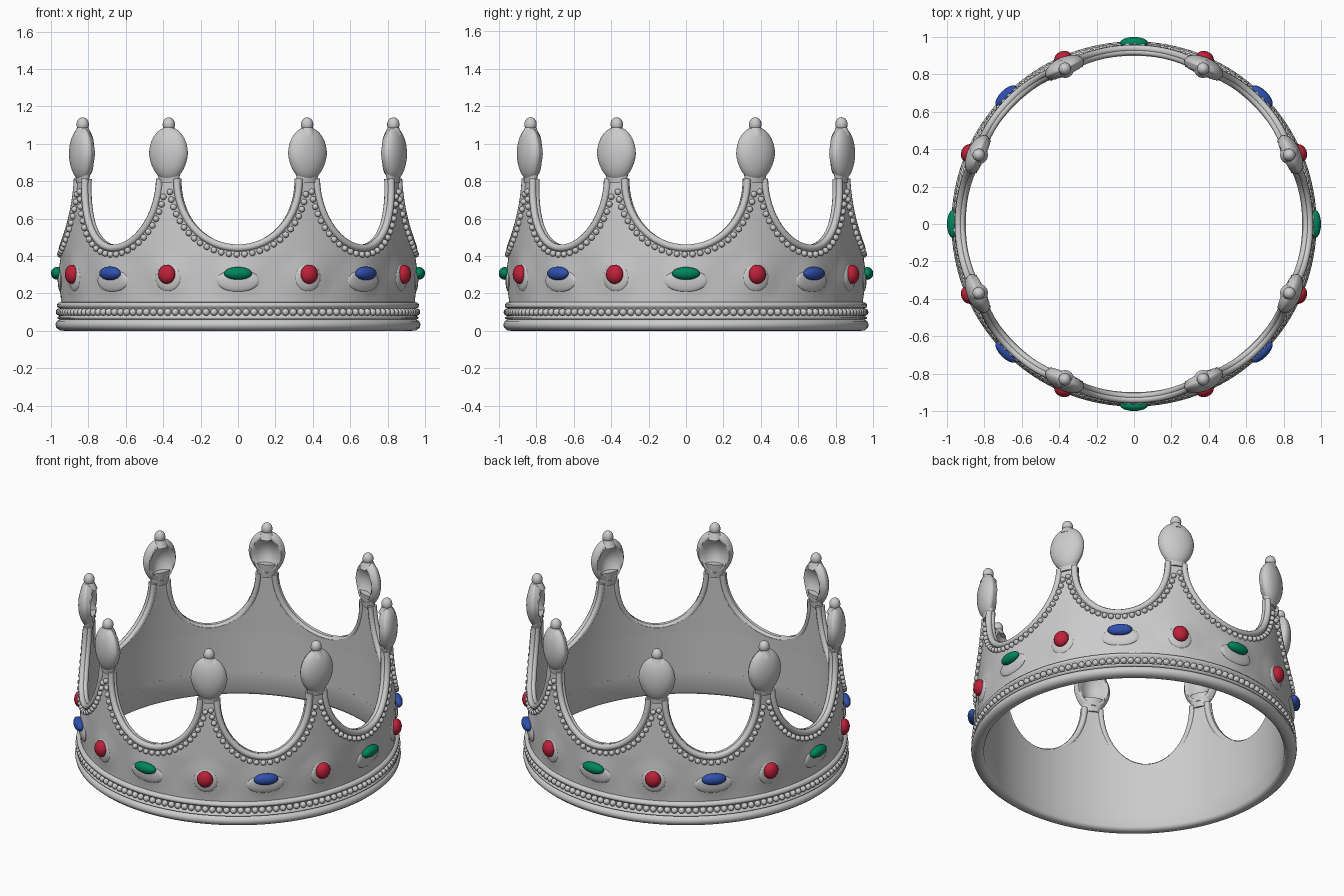
import bpy, bmesh
from math import sin, cos, pi, radians, hypot
from mathutils import Matrix, Vector

cube = bpy.data.objects.get("Cube")
if cube:
    bpy.data.objects.remove(cube)


def material(name, r, g, b):
    m = bpy.data.materials.new(name)
    m.use_nodes = True
    m.diffuse_color = (r, g, b, 1)
    m.node_tree.nodes["Principled BSDF"].inputs["Base Color"].default_value = (r, g, b, 1)
    return m


SILVER = material("silver", 0.60, 0.60, 0.61)
RED = material("ruby red", 0.52, 0.015, 0.04)
GREEN = material("emerald green", 0.0, 0.24, 0.11)
BLUE = material("sapphire blue", 0.03, 0.08, 0.42)

SPIRE = radians(24)        # spires stand this far either side of each axis
NECK = 0.055               # half angle of a spire neck
LOW, HIGH = 0.45, 0.82     # valley floor and neck top
GEM_Z = 0.305
GEM_ANGLES = [radians(q * 90 + o) for q in range(4) for o in (0, 23.2, 45, 66.8)]
SPIRES = [q * pi / 2 + s * SPIRE for q in range(4) for s in (-1, 1)]
# bays between spires: centre angle and half width
BAYS = [(k * pi / 4, SPIRE if k % 2 == 0 else pi / 4 - SPIRE) for k in range(8)]


def finish(name, bm, mat, sharp=50):
    bmesh.ops.recalc_face_normals(bm, faces=bm.faces[:])
    me = bpy.data.meshes.new(name)
    bm.to_mesh(me)
    bm.free()
    me.materials.append(mat)
    ob = bpy.data.objects.new(name, me)
    bpy.context.collection.objects.link(ob)
    smooth(ob, sharp)
    return ob


def smooth(ob, sharp=50):
    bpy.ops.object.select_all(action='DESELECT')
    ob.select_set(True)
    bpy.context.view_layer.objects.active = ob
    bpy.ops.object.shade_smooth_by_angle(angle=radians(sharp))


def polar(a, r, z):
    return Vector((r * cos(a), r * sin(a), z))


def placed(a, r, z, scale=(1, 1, 1)):
    """Local x points outward, local y along the ring."""
    return (Matrix.Translation(polar(a, r, z)) @ Matrix.Rotation(a, 4, 'Z')
            @ Matrix.Diagonal((*scale, 1)))


def wall_radius(z):
    return 0.945 if z < 0.42 else 0.945 - 0.022 * (z - 0.42) / 0.4


def bay_point(half, t):
    """Angle from bay centre and height along the U-shaped edge."""
    return (half - NECK) * sin(t), LOW + (HIGH - LOW) * (1 - cos(t))


def loft(bm, rings):
    """Skin closed loops, joining the last loop to the first."""
    n = len(rings[0])
    for i, ring in enumerate(rings):
        nxt = rings[(i + 1) % len(rings)]
        for j in range(n):
            bm.faces.new((ring[j], ring[(j + 1) % n], nxt[(j + 1) % n], nxt[j]))


# Base band: lathed moulding
profile = [(0.90, 0.02), (0.91, 0.004), (0.93, 0), (0.955, 0.003), (0.972, 0.018),
           (0.976, 0.035), (0.968, 0.052), (0.953, 0.06), (0.966, 0.066), (0.966, 0.074),
           (0.95, 0.08), (0.95, 0.12), (0.966, 0.126), (0.968, 0.14), (0.96, 0.15),
           (0.94, 0.155), (0.90, 0.155)]
bm = bmesh.new()
loft(bm, [[bm.verts.new(polar(2 * pi * i / 128, r, z)) for r, z in profile]
          for i in range(128)])
finish("base_band", bm, SILVER, 70)


# Wall: columns follow the valley edges, relief rises round each gem
def relief(a, z):
    best = 0
    for g in GEM_ANGLES:
        da = (a - g + pi) % (2 * pi) - pi
        d = hypot(da * 0.95 / 1.15, z - GEM_Z + 0.015)
        best = max(best, 1 - d / 0.13)
    return 0.018 * best


columns = []
for centre, half in BAYS:
    for i in range(-14, 15):
        da, h = bay_point(half, i / 14 * pi / 2)
        columns.append((centre + da, h))
    for f in (0.5, 1, 1.5):
        columns.append((centre + half - NECK + NECK * f, HIGH))
bm = bmesh.new()
rings = []
for a, h in columns:
    zs = [0.145 + 0.275 * i / 10 for i in range(11)]
    zs += [0.42 + (h - 0.42) * i / 8 for i in range(1, 9)]
    outer = [polar(a, wall_radius(z) + relief(a, z), z) for z in zs]
    inner = [polar(a, 0.90 - 0.008 * max(0, z - 0.42) / 0.4, z) for z in reversed(zs)]
    rings.append([bm.verts.new(p) for p in outer + inner])
loft(bm, rings)
finish("crown_wall", bm, SILVER, 60)

# Rolled rim along every valley, two strands cover the wall thickness
for name, dr, thick in (("outer_rim", -0.004, 0.02), ("inner_rim", -0.024, 0.019)):
    cu = bpy.data.curves.new(name, 'CURVE')
    cu.dimensions = '3D'
    cu.bevel_depth = thick
    cu.bevel_resolution = 2
    cu.use_fill_caps = True
    for centre, half in BAYS:
        sp = cu.splines.new('POLY')
        sp.points.add(32)
        for i, p in enumerate(sp.points):
            da, z = bay_point(half, (i - 16) / 16 * pi / 2)
            p.co = (*polar(centre + da, wall_radius(z) + dr, z - 0.008), 1)
    cu.materials.append(SILVER)
    ob = bpy.data.objects.new(name, cu)
    bpy.context.collection.objects.link(ob)
    bpy.ops.object.select_all(action='DESELECT')
    ob.select_set(True)
    bpy.context.view_layer.objects.active = ob
    bpy.ops.object.convert(target='MESH')
    smooth(bpy.context.object)


# Beads: one row round the base, one row under every rim
def bead(bm, a, r, z, size):
    bmesh.ops.create_icosphere(bm, subdivisions=2, radius=size, matrix=placed(a, r, z))


bm = bmesh.new()
for i in range(140):
    bead(bm, 2 * pi * i / 140, 0.955, 0.1, 0.02)
finish("base_beads", bm, SILVER, 80)

bm = bmesh.new()
for centre, half in BAYS:
    last = None
    for i in range(-400, 401):
        t = i / 400 * 1.38
        da, z = bay_point(half, t)
        nx, nz = (HIGH - LOW) * sin(t), -(half - NECK) * 0.95 * cos(t)
        k = 0.042 / hypot(nx, nz)
        x, z = da * 0.95 + nx * k, z + nz * k
        if last is None or hypot(x - last[0], z - last[1]) > 0.041:
            last = (x, z)
            bead(bm, centre + x / 0.95, wall_radius(z) + 0.006, z, 0.017)
finish("rim_beads", bm, SILVER, 80)

# Finials: domed outside, dished inside, with a small knob on top
bm = bmesh.new()
for a in SPIRES:
    new = bmesh.ops.create_uvsphere(bm, u_segments=32, v_segments=20, radius=1)["verts"]
    for v in new:
        rho = hypot(v.co.y, v.co.z)
        if v.co.x < -0.01:
            if rho < 0.8:
                v.co.x = 0.35 - 0.95 * (rho / 0.8) ** 2
            else:
                v.co.x = -0.6 * (1 - rho) / 0.2
        if v.co.z < 0:
            v.co.y *= 1 + 0.12 * v.co.z
    bmesh.ops.transform(bm, matrix=placed(a, 0.91, 0.945, (0.062, 0.112, 0.145)), verts=new)
finish("finials", bm, SILVER, 60)

bm = bmesh.new()
for a in SPIRES:
    bmesh.ops.create_uvsphere(bm, u_segments=16, v_segments=12, radius=0.035,
                              matrix=placed(a, 0.909, 1.103, (0.95, 0.95, 1.1)))
    bmesh.ops.create_cone(bm, segments=16, radius1=0.05, radius2=0.026, depth=0.05,
                          cap_ends=True, matrix=placed(a, 0.909, 1.07))
    # tapering stem that joins the finial to the wall
    bmesh.ops.create_cone(bm, segments=16, radius1=0.055, radius2=0.075, depth=0.09,
                          cap_ends=True, matrix=placed(a, 0.909, 0.835, (0.5, 1, 1)))
finish("finial_knobs_and_stems", bm, SILVER, 60)


# Gems and their raised mounts
def ellipsoids(name, angles, r, z, scale, mat):
    bm = bmesh.new()
    for a in angles:
        bmesh.ops.create_uvsphere(bm, u_segments=20, v_segments=12, radius=1,
                                  matrix=placed(a, r, z, scale))
    finish(name, bm, mat, 60)


axis = GEM_ANGLES[0::4]
diagonal = GEM_ANGLES[2::4]
under_spire = GEM_ANGLES[1::4] + GEM_ANGLES[3::4]
ellipsoids("green_gems", axis, 0.968, 0.307, (0.032, 0.075, 0.034), GREEN)
ellipsoids("blue_gems", diagonal, 0.968, 0.307, (0.032, 0.075, 0.036), BLUE)
ellipsoids("red_gems", under_spire, 0.966, 0.302, (0.036, 0.048, 0.051), RED)
ellipsoids("oval_mounts", axis + diagonal, 0.948, 0.268, (0.016, 0.115, 0.06), SILVER)
ellipsoids("round_mounts", under_spire, 0.948, 0.285, (0.018, 0.075, 0.075), SILVER)
